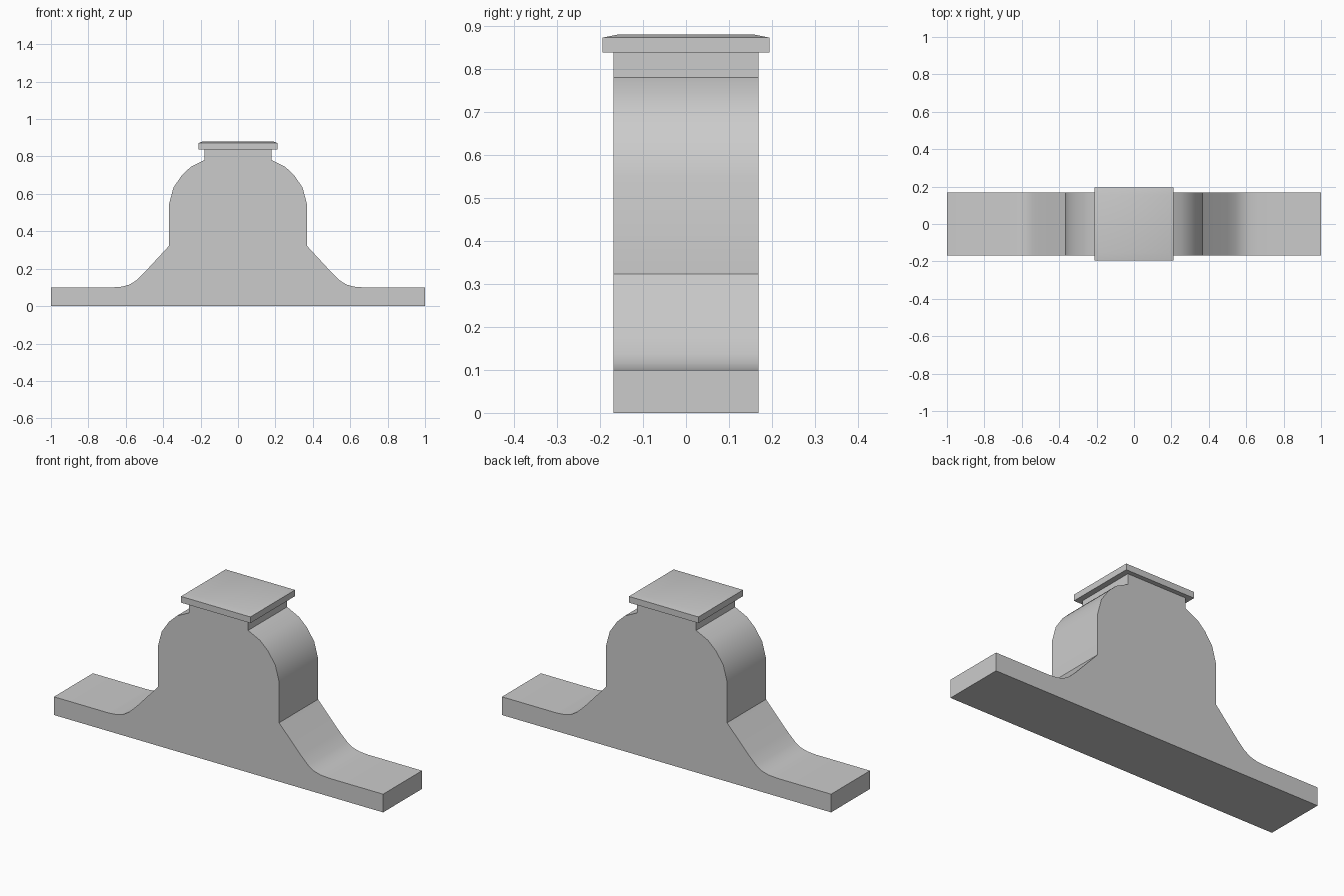
import bpy, bmesh

if "Cube" in bpy.data.objects:
    bpy.data.objects.remove(bpy.data.objects["Cube"])

def make_object(name, bm):
    bmesh.ops.recalc_face_normals(bm, faces=bm.faces)
    mesh = bpy.data.meshes.new(name)
    bm.to_mesh(mesh)
    bm.free()
    obj = bpy.data.objects.new(name, mesh)
    bpy.context.collection.objects.link(obj)
    bpy.ops.object.select_all(action='DESELECT')
    bpy.context.view_layer.objects.active = obj
    obj.select_set(True)
    bpy.ops.object.shade_smooth_by_angle(angle=0.55)
    return obj

# Body: mirrored half profile (base, flared foot, shoulder, neck), extruded along y
half = [(1, 0), (1, .1), (.67, .1), (.62, .104), (.58, .115), (.545, .137),
        (.5, .18), (.368, .323), (.368, .548), (.345, .634), (.30, .70),
        (.252, .745), (.18, .78), (.18, .838)]
outline = half + [(-x, z) for x, z in reversed(half)]
bm = bmesh.new()
face = bm.faces.new([bm.verts.new((x, -.169, z)) for x, z in outline])
ext = bmesh.ops.extrude_face_region(bm, geom=[face])
bmesh.ops.translate(bm, vec=(0, .338, 0),
                    verts=[v for v in ext['geom'] if isinstance(v, bmesh.types.BMVert)])
make_object("body", bm)

# Cap: overhanging slab with a shallow raised top
bm = bmesh.new()
rings = [[bm.verts.new((sx * w, sy * d, z))
          for sx, sy in ((-1, -1), (1, -1), (1, 1), (-1, 1))]
         for w, d, z in ((.211, .194, .838), (.211, .194, .872), (.188, .155, .88))]
bm.faces.new(rings[0])
bm.faces.new(rings[-1])
for low, high in zip(rings, rings[1:]):
    for i in range(4):
        j = (i + 1) % 4
        bm.faces.new((low[i], low[j], high[j], high[i]))
make_object("cap", bm)
